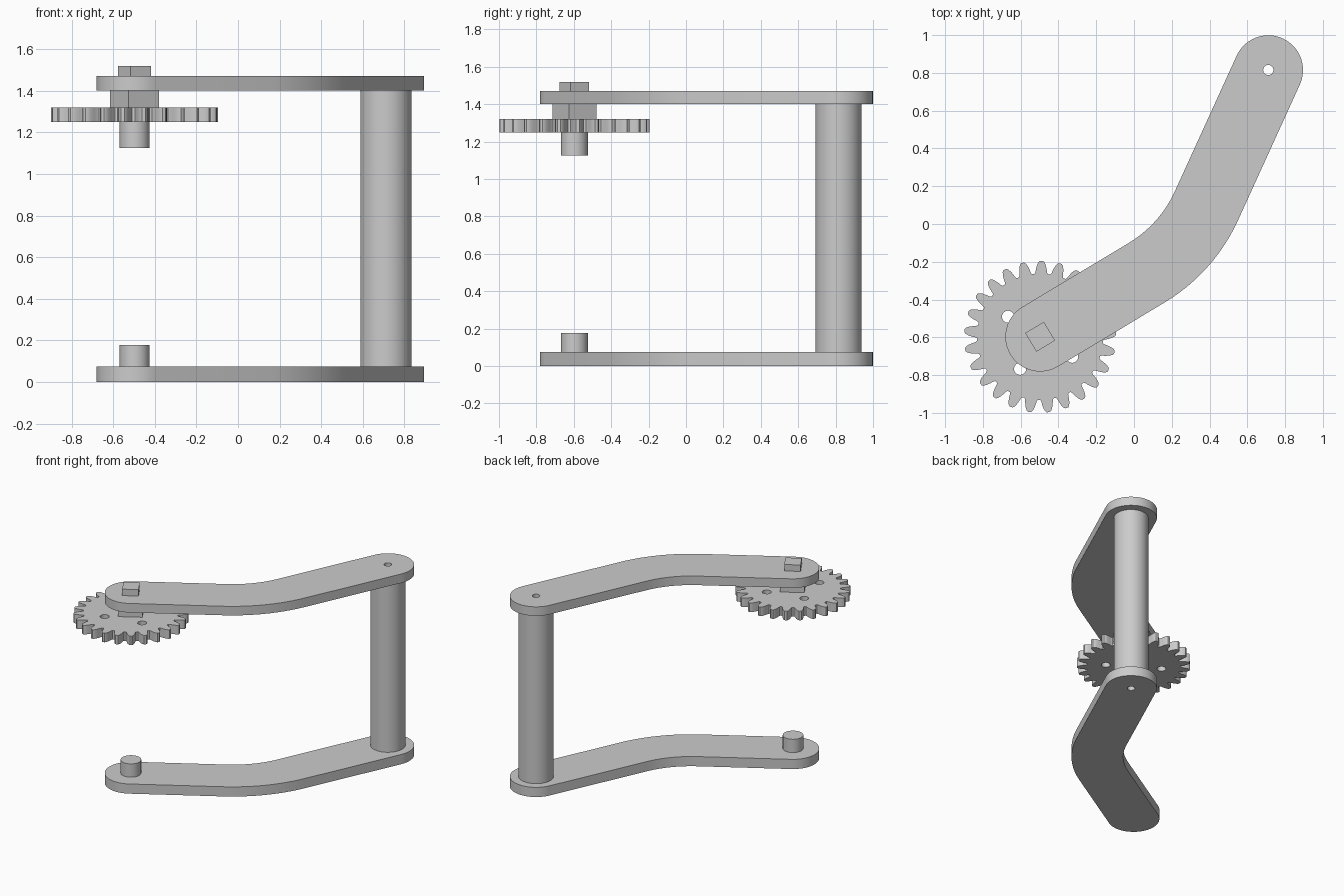
import bpy, bmesh
from math import sin, cos, tan, pi, radians
from mathutils import Vector

if "Cube" in bpy.data.objects:
    bpy.data.objects.remove(bpy.data.objects["Cube"], do_unlink=True)

# One plain material
grey = bpy.data.materials.new("light grey")
grey.use_nodes = True
colour = (0.6, 0.6, 0.6, 1)
grey.diffuse_color = colour
grey.node_tree.nodes["Principled BSDF"].inputs["Base Color"].default_value = colour

PIVOT = Vector((-0.497, -0.597))   # gear end of the arms
POST = Vector((0.711, 0.815))      # pillar end of the arms
NEAR, FAR = radians(31), radians(65.5)   # headings of the two arm halves
HALF = 0.184                       # half width of the arm
BEND = 0.8                         # centreline bend radius
parts = []


def polar(centre, radius, angle):
    return centre + radius * Vector((cos(angle), sin(angle)))


def arc(centre, radius, start, end, steps):
    return [polar(centre, radius, start + (end - start) * i / steps)
            for i in range(steps + 1)]


def circle(centre, radius, steps=48):
    return arc(centre, radius, 0, 2 * pi, steps)[:-1]


def square(centre, side, turn):
    return [polar(centre, side / 2 ** 0.5, turn + pi / 4 + k * pi / 2)
            for k in range(4)]


def prism(name, z0, z1, *loops):
    """Extrude a flat outline, with any further loops cut as holes."""
    curve = bpy.data.curves.new(name, "CURVE")
    curve.dimensions = "2D"
    curve.fill_mode = "BOTH"
    curve.extrude = (z1 - z0) / 2
    for loop in loops:
        spline = curve.splines.new("POLY")
        spline.points.add(len(loop) - 1)
        for point, p in zip(spline.points, loop):
            point.co = (p.x, p.y, 0, 1)
        spline.use_cyclic_u = True
    source = bpy.data.objects.new(name + " outline", curve)
    bpy.context.collection.objects.link(source)
    graph = bpy.context.evaluated_depsgraph_get()
    mesh = bpy.data.meshes.new_from_object(source.evaluated_get(graph))
    bpy.data.objects.remove(source, do_unlink=True)
    bpy.data.curves.remove(curve)
    bm = bmesh.new()
    bm.from_mesh(mesh)
    bmesh.ops.remove_doubles(bm, verts=bm.verts, dist=1e-5)
    bmesh.ops.recalc_face_normals(bm, faces=bm.faces)
    bmesh.ops.translate(bm, verts=bm.verts, vec=(0, 0, (z0 + z1) / 2))
    bm.to_mesh(mesh)
    bm.free()
    mesh.name = name
    mesh.materials.clear()
    mesh.materials.append(grey)
    obj = bpy.data.objects.new(name, mesh)
    bpy.context.collection.objects.link(obj)
    parts.append(obj)


def arm_outline():
    # Corner where the two straight centrelines meet, then the bend centre
    gap = POST - PIVOT
    reach = (gap.x * sin(FAR) - gap.y * cos(FAR)) / sin(FAR - NEAR)
    corner = polar(PIVOT, reach, NEAR)
    half_turn = (FAR - NEAR) / 2
    hub = polar(corner, BEND / cos(half_turn), (NEAR + FAR) / 2 + pi / 2)
    q = pi / 2
    return (arc(PIVOT, HALF, NEAR + q, NEAR + 3 * q, 24)
            + arc(hub, BEND + HALF, NEAR - q, FAR - q, 12)
            + arc(POST, HALF, FAR - q, FAR + q, 24)
            + arc(hub, BEND - HALF, FAR - q, NEAR - q, 12))


def gear_outline(teeth=25, phase=radians(89)):
    pitch = 2 * pi / teeth
    # Radius and half width (in pitches) from the valley to the rounded tip
    flank = [(0.334, 0.42), (0.342, 0.36), (0.36, 0.31),
             (0.38, 0.24), (0.395, 0.16), (0.402, 0.08)]
    tooth = [(r, -w) for r, w in flank] + [(r, w) for r, w in reversed(flank)]
    return [polar(PIVOT, r, phase + (i + w) * pitch)
            for i in range(teeth) for r, w in tooth]


# Arms and the bored pillar that joins them
bore = circle(POST, 0.027, 24)
prism("lower_arm", 0, 0.075, arm_outline(), bore)
prism("upper_arm", 1.4, 1.47, arm_outline(), bore)
prism("pillar", 0.075, 1.4, circle(POST, 0.123, 64), bore)

# Gear with four round holes
holes = [circle(polar(PIVOT, 0.2, radians(58) + k * pi / 2), 0.032, 24)
         for k in range(4)]
prism("gear", 1.25, 1.32, gear_outline(), *holes)

# Square drive and round pins on the pivot axis
prism("square_hub", 1.32, 1.4, square(PIVOT, 0.172, NEAR))
prism("square_peg", 1.47, 1.52, square(PIVOT, 0.115, NEAR))
prism("upper_pin", 1.125, 1.25, circle(PIVOT, 0.072))
prism("lower_pin", 0.075, 0.178, circle(PIVOT, 0.072))

# Smooth the curved walls, keep the rims sharp
bpy.ops.object.select_all(action="DESELECT")
for obj in parts:
    obj.select_set(True)
bpy.context.view_layer.objects.active = parts[0]
bpy.ops.object.shade_smooth_by_angle(angle=radians(30))
